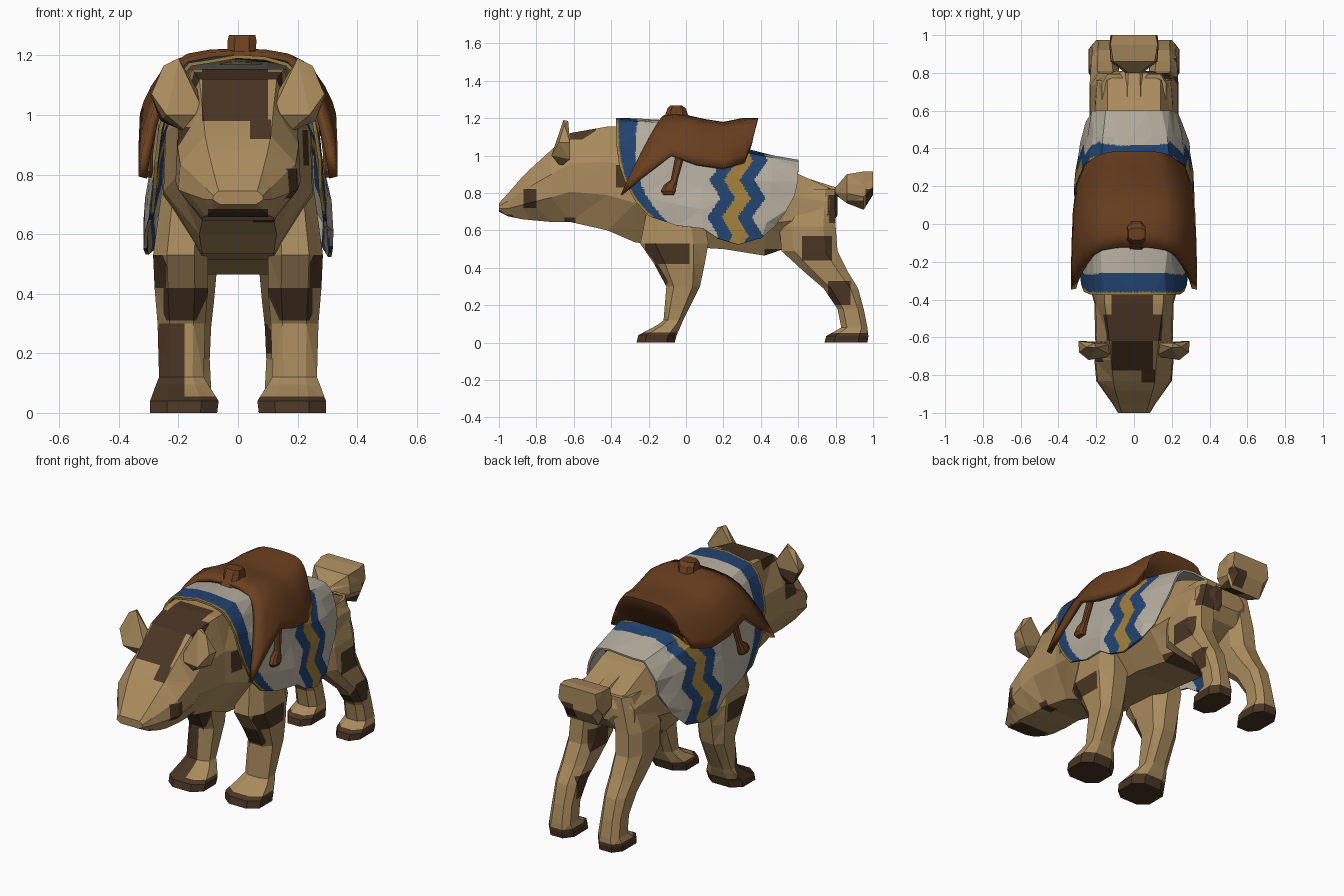
import bpy, bmesh, random
from mathutils import Vector

random.seed(4)
if "Cube" in bpy.data.objects:
    bpy.data.objects.remove(bpy.data.objects["Cube"], do_unlink=True)


def material(name, r, g, b):
    m = bpy.data.materials.new(name)
    m.use_nodes = True
    m.diffuse_color = (r, g, b, 1)
    m.node_tree.nodes["Principled BSDF"].inputs["Base Color"].default_value = (r, g, b, 1)
    return m


TAN = material("tan fur", .40, .26, .11)
DARK = material("dark fur", .067, .036, .017)
WHITE = material("off white cloth", .46, .42, .345)
BLUE = material("blue cloth", .016, .055, .16)
GOLD = material("gold cloth", .35, .21, .045)
LEATHER = material("brown leather", .142, .05, .014)


def finish(name, bm, mats, thick=0, smooth=False):
    bmesh.ops.recalc_face_normals(bm, faces=bm.faces)
    me = bpy.data.meshes.new(name)
    bm.to_mesh(me)
    bm.free()
    for m in mats:
        me.materials.append(m)
    ob = bpy.data.objects.new(name, me)
    bpy.context.collection.objects.link(ob)
    if thick:
        mod = ob.modifiers.new("thickness", 'SOLIDIFY')
        mod.thickness, mod.offset = thick, 0
    if smooth:
        bpy.ops.object.select_all(action='DESELECT')
        ob.select_set(True)
        bpy.context.view_layer.objects.active = ob
        bpy.ops.object.shade_smooth_by_angle(angle=.5)


def fur(name, bm, boxes):
    """Cut crisp patch outlines along each box and darken the faces inside."""
    bmesh.ops.triangulate(bm, faces=bm.faces)
    for box in boxes:
        for i, v in enumerate(box):
            co, no = Vector((0, 0, 0)), Vector((0, 0, 0))
            co[i // 2], no[i // 2] = v, 1
            bmesh.ops.bisect_plane(bm, geom=bm.verts[:] + bm.edges[:] + bm.faces[:],
                                   dist=.0005, plane_co=co, plane_no=no)
    for f in bm.faces:
        c = f.calc_center_median()
        f.material_index = int(any(all(b[2 * i] < c[i] < b[2 * i + 1] for i in range(3))
                                   for b in boxes))
    finish(name, bm, [TAN, DARK])


def loft(rings, closed=True):
    bm = bmesh.new()
    vs = [[bm.verts.new(p) for p in ring] for ring in rings]
    n = len(vs[0])
    for a, b in zip(vs, vs[1:]):
        for i in range(n if closed else n - 1):
            j = (i + 1) % n
            bm.faces.new((a[i], a[j], b[j], b[i]))
    if closed:
        bm.faces.new(vs[0])
        bm.faces.new(vs[-1])
    return bm


def trunk_ring(y, zb, zt, w, wt, wb):
    h = zt - zb
    half = [(wt, zt), (w * .97, zb + h * .66), (w, zb + h * .34), (wb, zb)]
    return [(x, y, z) for x, z in half] + [(-x, y, z) for x, z in reversed(half)]


def limb_ring(s, z, y0, y1, x0, x1):
    a, b = (x1 - x0) * .25, (y1 - y0) * .22
    pts = [(x0 + a, y0), (x1 - a, y0), (x1, y0 + b), (x1, y1 - b),
           (x1 - a, y1), (x0 + a, y1), (x0, y1 - b), (x0, y0 + b)]
    return [(s * x, y, z) for x, y in pts]


# Draped cross-sections: width fraction, drop fraction
CLOTH_ARCH = [(0, 0), (.33, .01), (.62, .04), (.79, .15), (.91, .32), (.98, .55), (1.05, .8), (1.06, 1)]
SEAT_ARCH = [(0, 0), (.3, .01), (.54, .05), (.71, .15), (.83, .33), (.93, .55), (1.01, .8), (1.05, 1)]


def drape_ring(arch, bow, yt, yh, zt, zh, w, rough=0):
    full = [(-x, d) for x, d in reversed(arch[1:])] + arch
    return [(x * w + random.uniform(-rough, rough), yt + (yh - yt) * d ** bow,
             zt + (zh - zt) * d + random.uniform(-rough, rough)) for x, d in full]


# Head and trunk
trunk = [(-1, .70, .745, .085, .065, .06), (-.95, .675, .80, .115, .08, .085),
         (-.88, .66, .88, .165, .10, .11), (-.83, .655, .93, .20, .11, .12),
         (-.72, .645, 1.03, .21, .12, .12),
         (-.62, .645, 1.12, .205, .13, .12), (-.42, .60, 1.155, .21, .155, .13),
         (-.27, .535, 1.155, .25, .16, .12), (-.05, .515, 1.13, .255, .15, .13),
         (.2, .50, 1.03, .25, .14, .14), (.42, .465, .96, .235, .13, .13),
         (.58, .52, .91, .215, .14, .12), (.76, .61, .83, .20, .14, .10),
         (.81, .68, .79, .10, .06, .06)]
fur("body", loft([trunk_ring(*r) for r in trunk]),
    [(-.12, .10, -.78, -.36, .98, 1.2),                            # forehead
     (-.17, .15, -.62, -.48, 1.085, 1.2),                          # crown
     (.04, .11, -.86, -.74, .92, .985),                            # eye patch
     (.08, .3, -.87, -.80, .72, .82), (-.1, .1, -.99, -.85, .6, .685),  # muzzle, chin
     (.1, .3, -.375, -.3, .83, .95), (-.3, -.1, -.73, -.63, .87, .96),  # neck, cheek
     (.05, .3, -.65, -.59, .6, .67), (-.3, .3, .42, .52, .4, .5),  # jaw, belly
     (.05, .3, .77, .82, .65, .8)])                                # rump

# Curled tail
tail = [(.58, .80, .90, .06, .04, .04), (.80, .79, .83, .045, .03, .03),
        (.86, .745, .90, .125, .11, .09), (.95, .71, .915, .13, .125, .10),
        (1, .79, .915, .125, .115, .09)]
fur("tail", loft([trunk_ring(*r) for r in tail]),
    [(0, .2, .86, .95, .7, .76), (.03, .2, .96, 1.1, .7, .82)])

# Legs with feet, and ears
front = [(0, -.265, -.06, .07, .295), (.04, -.255, -.05, .065, .295), (.095, -.15, -.025, .10, .275),
         (.12, -.12, -.015, .115, .265), (.3, -.105, .075, .11, .27), (.42, -.17, .10, .10, .28),
         (.53, -.245, .12, .10, .285), (.75, -.2, .08, .1, .255)]
back = [(0, .74, .97, .08, .235), (.035, .75, .975, .08, .24), (.08, .83, .97, .09, .225),
        (.18, .81, .95, .095, .22), (.29, .735, .92, .09, .225), (.38, .63, .865, .08, .23),
        (.49, .51, .81, .07, .235), (.62, .50, .80, .06, .23), (.82, .57, .795, .04, .17)]
front_spots = [(-1, 1, -1, 1, -.1, .055), (.24, 1, -.22, .02, .42, .53),
               (-1, -.24, -.22, .02, .42, .53), (-.25, .25, -.3, -.1, .31, .42),
               (-1, -.18, -1, -.07, .055, .3)]
back_spots = [(-1, 1, -1, 1, -.1, .05), (.05, 1, .62, .78, .44, .57), (.05, 1, .76, .88, .2, .33),
              (.05, 1, .765, .82, .64, .79)]
ear = [(.11, -.70, 1.0), (.24, -.72, 1.0), (.29, -.68, 1.07), (.20, -.655, 1.19),
       (.25, -.65, 1.165), (.11, -.63, 1.04), (.26, -.62, .98), (.295, -.62, 1.07),
       (.21, -.63, 1.185), (.17, -.67, .94)]
stirrup = [(.79, -.12, -.065, .285, .32), (.81, -.135, -.055, .285, .33),
           (.84, -.12, -.05, .285, .325), (.87, -.08, -.045, .285, .315),
           (1.03, -.05, 0, .265, .295)]
for s, side in ((1, "left"), (-1, "right")):
    for name, rows, spots in (("front_leg", front, front_spots), ("back_leg", back, back_spots)):
        fur(f"{name}_{side}", loft([limb_ring(s, *r) for r in rows]), spots)

    bm = bmesh.new()
    for x, y, z in ear:
        bm.verts.new((s * x, y, z))
    bmesh.ops.convex_hull(bm, input=bm.verts[:])
    fur(f"ear_{side}", bm, [(-.4, -.1, -.66, -.5, .9, 1.05)])

    finish(f"stirrup_{side}", loft([limb_ring(s, *r) for r in stirrup]), [LEATHER], smooth=True)


# Blanket with a front border and zigzag bands
def cloth_colour(c):
    fall = max((1.19 - c.z) / .43, 0)
    edge = c.y + .375 - .105 * fall ** 3
    zig = abs(((c.z - .57) * 10) % 2 - 1) - .5
    band = abs(c.y - .27 - zig * .065 - (c.z - .75) * .06)
    if edge < .015 or band < .042:
        return 2
    return 1 if edge < .115 - .04 * fall or band < .12 else 0


blanket = [(-.375, -.27, 1.19, .76, .26), (-.26, -.2, 1.195, .68, .27), (-.1, -.05, 1.18, .63, .28),
           (.08, .09, 1.12, .61, .29), (.24, .17, 1.05, .55, .29), (.36, .28, 1.02, .53, .285),
           (.46, .4, 1.0, .56, .27), (.6, .48, .97, .64, .235)]
bm = loft([drape_ring(CLOTH_ARCH, 3, *r, rough=.007) for r in blanket], False)
bmesh.ops.triangulate(bm, faces=bm.faces)
bmesh.ops.subdivide_edges(bm, edges=bm.edges[:], cuts=11, use_grid_fill=True)
for f in bm.faces:
    f.material_index = cloth_colour(f.calc_center_median())
finish("blanket", bm, [WHITE, BLUE, GOLD], thick=.012)

# Saddle with swept front flaps and a raised, closed back
saddle = [(-.12, -.345, 1.2, .79, .305), (-.05, -.24, 1.208, .88, .305),
          (.02, -.08, 1.198, 1.0, .30), (.1, .06, 1.18, .95, .295), (.2, .2, 1.165, .93, .28),
          (.3, .31, 1.185, .96, .24), (.375, .34, 1.19, 1.07, .19), (.33, .3, 1.04, .97, .22)]
finish("saddle", loft([drape_ring(SEAT_ARCH, .85, *r) for r in saddle], False), [LEATHER],
       thick=.03, smooth=True)

# Saddle horn
horn = [(1.17, -.15, .04, -.06, .08), (1.22, -.11, .01, -.035, .06), (1.25, -.1, 0, -.035, .062),
        (1.268, -.085, -.02, -.03, .058)]
finish("saddle_horn", loft([limb_ring(1, *r) for r in horn]), [LEATHER], smooth=True)
